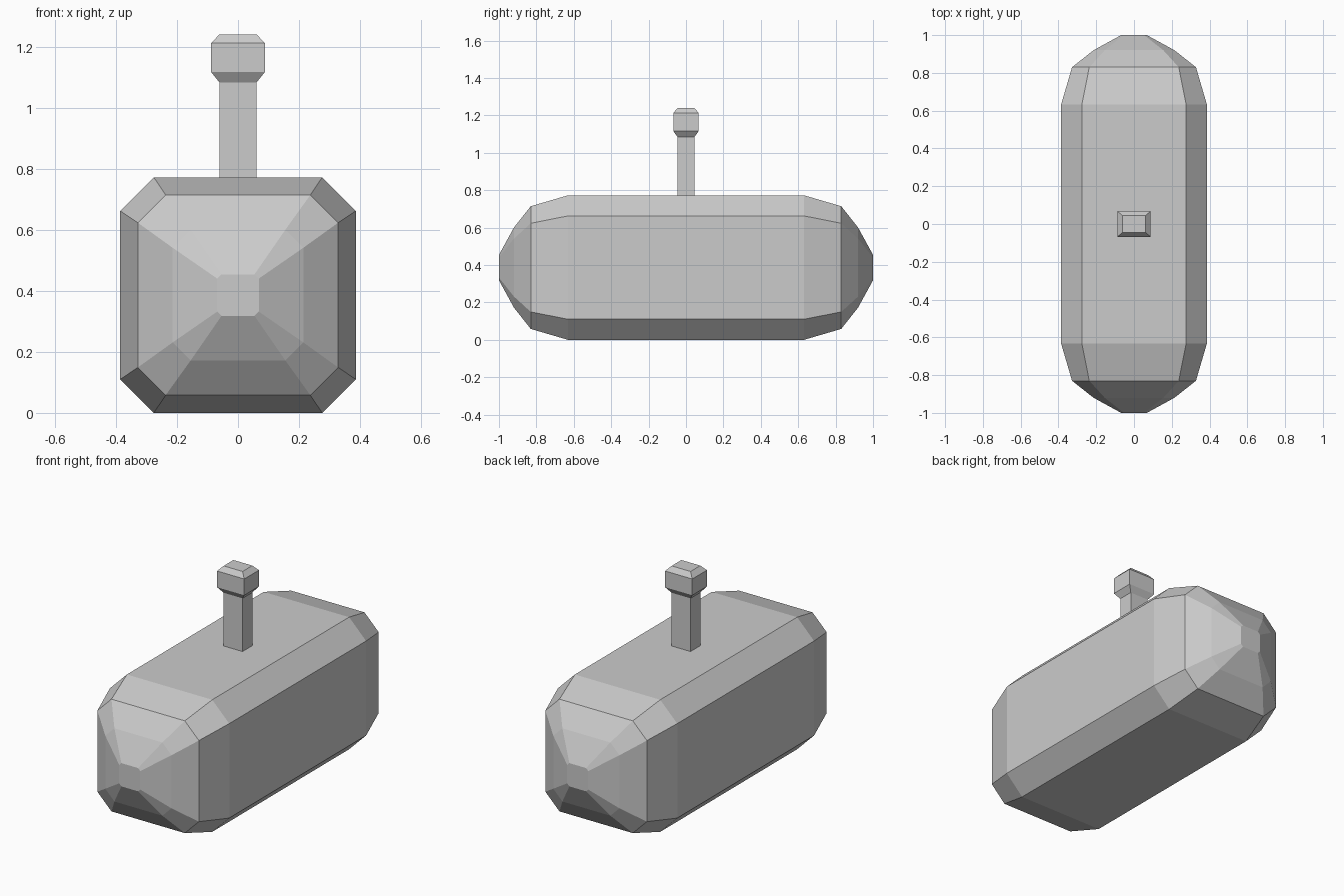
import bpy, bmesh

if "Cube" in bpy.data.objects:
    bpy.data.objects.remove(bpy.data.objects["Cube"])


def loft(name, rings):
    """Skin a list of equal-length point rings and cap both ends."""
    bm = bmesh.new()
    loops = [[bm.verts.new(p) for p in ring] for ring in rings]
    n = len(loops[0])
    for a, b in zip(loops, loops[1:]):
        for i in range(n):
            j = (i + 1) % n
            bm.faces.new((a[i], a[j], b[j], b[i]))
    bm.faces.new(loops[0])
    bm.faces.new(loops[-1])
    bmesh.ops.recalc_face_normals(bm, faces=bm.faces)
    mesh = bpy.data.meshes.new(name)
    bm.to_mesh(mesh)
    bm.free()
    obj = bpy.data.objects.new(name, mesh)
    bpy.context.collection.objects.link(obj)
    return obj


def octagon(y, half, flat, zc=0.386):
    """Chamfered square in the xz plane."""
    pts = [(half, -flat), (half, flat), (flat, half), (-flat, half),
           (-half, flat), (-half, -flat), (-flat, -half), (flat, -half)]
    return [(x, y, zc + z) for x, z in pts]


def rectangle(z, hx, hy):
    return [(-hx, -hy, z), (hx, -hy, z), (hx, hy, z), (-hx, hy, z)]


# Chamfered body with domed ends: (y, half width, half flat)
end = [(1.0, 0.068, 0.054), (0.92, 0.214, 0.155),
       (0.83, 0.328, 0.237), (0.632, 0.386, 0.276)]
sections = [(-y, h, f) for y, h, f in end] + end[::-1]
loft("hammer_head", [octagon(*s) for s in sections])

# Handle shaft, slightly sunk into the body
loft("handle_shaft", [rectangle(0.765, 0.061, 0.045),
                      rectangle(1.083, 0.061, 0.045)])

# Bevelled knob on the handle end
loft("handle_knob", [rectangle(z, hx, hy) for z, hx, hy in
                     [(1.083, 0.061, 0.045), (1.117, 0.088, 0.068),
                      (1.212, 0.088, 0.068), (1.24, 0.061, 0.045)]])
